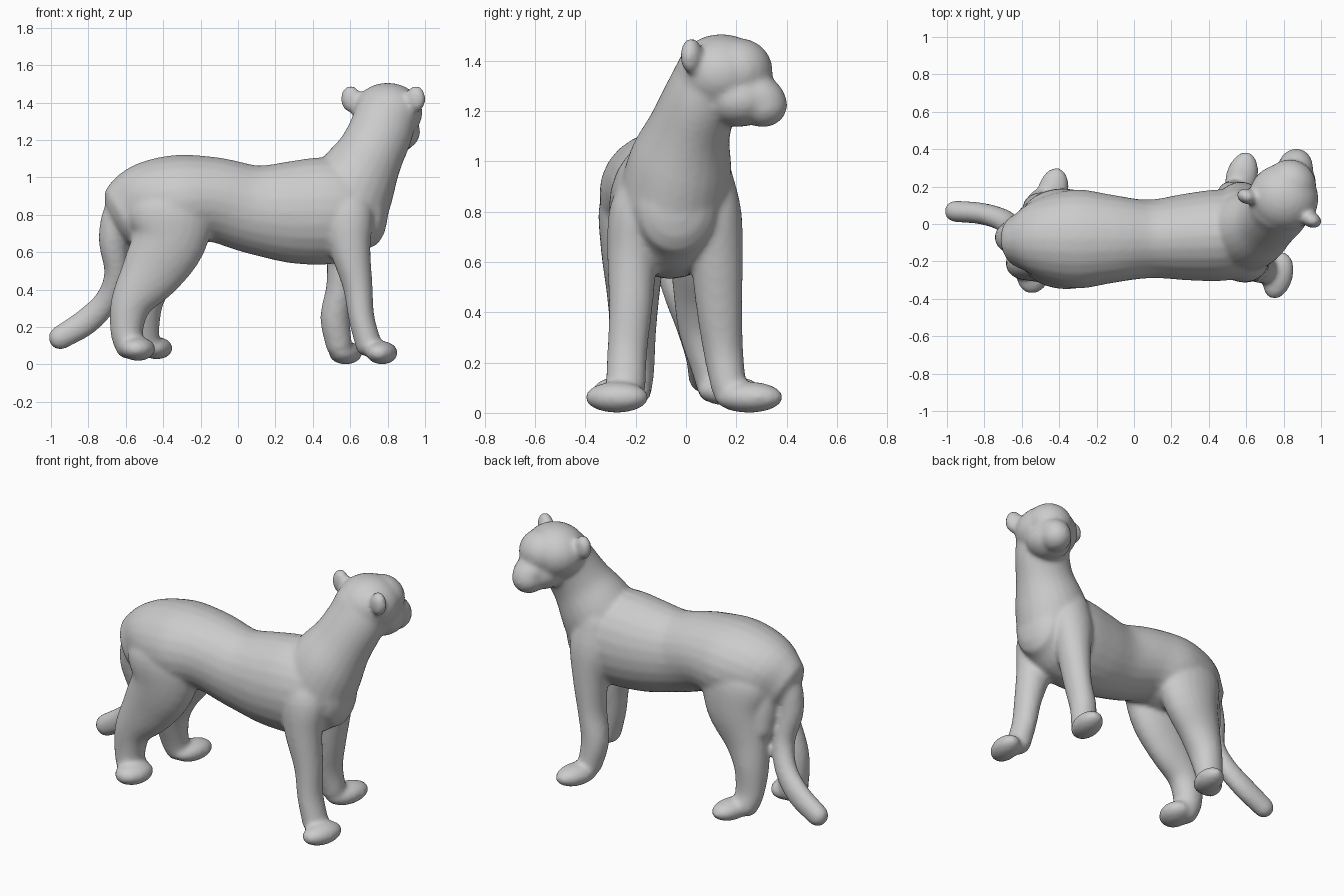
import bpy, bmesh, math
from mathutils import Vector, Matrix

bm = bmesh.new()
SIDES = 24


def catmull(p, steps=4):
    """Smoothly resample rows of (x, y, z, half_width_y, half_depth)."""
    p = [Vector(r) for r in p]
    q = [2 * p[0] - p[1]] + p + [2 * p[-1] - p[-2]]
    out = []
    for i in range(1, len(q) - 2):
        a, b, c, d = q[i - 1:i + 3]
        for s in range(steps):
            t = s / steps
            out.append(0.5 * (2 * b + (c - a) * t + (2 * a - 5 * b + 4 * c - d) * t * t
                              + (3 * b - a - 3 * c + d) * t ** 3))
    return out + [p[-1]]


def limb(rows, k=0.8):
    """Loft elliptical rings along a path, with rounded ends."""
    rows = catmull(rows)
    pts = [Vector(r[:3]) for r in rows]
    rings = []
    for i, r in enumerate(rows):
        t = (pts[min(i + 1, len(pts) - 1)] - pts[max(i - 1, 0)]).normalized()
        side = Vector((0, 1, 0))
        side = (side - t * side.dot(t)).normalized()
        rings.append((pts[i], t, side, t.cross(side), r[3], r[4]))

    def cap(ring, sign):
        c, t, s, u, a, b = ring
        h = k * min(a, b) * sign
        return [(c + t * h * math.sin(w), t, s, u, a * math.cos(w), b * math.cos(w))
                for w in (0.45, 0.9, 1.3)]
    rings = cap(rings[0], -1)[::-1] + rings + cap(rings[-1], 1)
    loops = []
    for c, t, s, u, a, b in rings:
        loops.append([bm.verts.new(c + s * a * math.cos(w) + u * b * math.sin(w))
                      for w in (2 * math.pi * j / SIDES for j in range(SIDES))])
    for A, B in zip(loops, loops[1:]):
        for j in range(SIDES):
            m = (j + 1) % SIDES
            bm.faces.new((A[j], A[m], B[m], B[j]))
    bm.faces.new(loops[0])
    bm.faces.new(loops[-1])


def blob(loc, size, yaw=0.0, pitch=0.0):
    """Ellipsoid tilted about x, then turned about z."""
    m = Matrix.Translation(loc) @ Matrix.Rotation(math.radians(yaw), 4, 'Z') \
        @ Matrix.Rotation(math.radians(pitch), 4, 'X') @ Matrix.Diagonal((*size, 1))
    bmesh.ops.create_uvsphere(bm, u_segments=24, v_segments=16, radius=1, matrix=m)


# torso, rump to chest
limb([(-0.59, -0.09, 0.79, 0.155, 0.20), (-0.47, -0.08, 0.85, 0.23, 0.235),
      (-0.30, -0.08, 0.875, 0.265, 0.247), (-0.12, -0.08, 0.88, 0.237, 0.227),
      (0.08, -0.08, 0.83, 0.21, 0.237), (0.28, -0.07, 0.815, 0.232, 0.273),
      (0.46, -0.06, 0.82, 0.245, 0.287), (0.60, -0.05, 0.82, 0.225, 0.26),
      (0.70, -0.04, 0.82, 0.17, 0.20)], 0.6)

# neck
limb([(0.57, -0.05, 0.85, 0.22, 0.24), (0.64, -0.02, 1.00, 0.205, 0.215),
      (0.71, 0.015, 1.13, 0.165, 0.18), (0.765, 0.06, 1.25, 0.15, 0.172),
      (0.79, 0.10, 1.35, 0.14, 0.165)], 0.5)

# tail
limb([(-0.52, -0.08, 0.93, 0.07, 0.06), (-0.635, -0.08, 0.83, 0.08, 0.075),
      (-0.67, -0.07, 0.67, 0.075, 0.075), (-0.65, -0.03, 0.49, 0.065, 0.065),
      (-0.70, 0.02, 0.345, 0.06, 0.065), (-0.81, 0.055, 0.23, 0.058, 0.072),
      (-0.955, 0.068, 0.14, 0.058, 0.064)], 1.0)

# front legs
limb([(0.56, -0.16, 0.93, 0.08, 0.10), (0.58, -0.195, 0.80, 0.11, 0.14),
      (0.60, -0.213, 0.62, 0.10, 0.11), (0.64, -0.22, 0.42, 0.087, 0.08),
      (0.66, -0.233, 0.25, 0.08, 0.07), (0.70, -0.24, 0.10, 0.08, 0.07)])
limb([(0.56, 0.09, 0.96, 0.09, 0.11), (0.57, 0.11, 0.80, 0.11, 0.13),
      (0.57, 0.122, 0.62, 0.105, 0.10), (0.55, 0.132, 0.42, 0.092, 0.078),
      (0.52, 0.148, 0.25, 0.08, 0.08), (0.54, 0.17, 0.10, 0.07, 0.07)])

# hind legs
limb([(-0.37, -0.17, 0.93, 0.11, 0.17), (-0.36, -0.20, 0.82, 0.145, 0.235),
      (-0.37, -0.21, 0.66, 0.13, 0.20), (-0.465, -0.21, 0.49, 0.107, 0.165),
      (-0.57, -0.21, 0.33, 0.092, 0.112), (-0.595, -0.21, 0.18, 0.085, 0.088),
      (-0.575, -0.22, 0.095, 0.085, 0.08)])
limb([(-0.38, 0.02, 0.93, 0.10, 0.16), (-0.38, 0.04, 0.82, 0.14, 0.22),
      (-0.39, 0.06, 0.66, 0.13, 0.19), (-0.46, 0.06, 0.48, 0.11, 0.135),
      (-0.50, 0.07, 0.33, 0.10, 0.10), (-0.505, 0.095, 0.18, 0.075, 0.085),
      (-0.49, 0.12, 0.10, 0.075, 0.075)])
# far buttock beside the tail
limb([(-0.50, 0.0, 0.82, 0.09, 0.12), (-0.53, 0.02, 0.70, 0.09, 0.10),
      (-0.54, 0.04, 0.56, 0.08, 0.08)])

# paws
for loc, size in [((0.77, -0.275, 0.062), (0.08, 0.13, 0.062)),
                  ((0.575, 0.25, 0.062), (0.085, 0.14, 0.062)),
                  ((-0.535, -0.255, 0.083), (0.092, 0.12, 0.064)),
                  ((-0.435, 0.175, 0.087), (0.082, 0.13, 0.06))]:
    blob(loc, size, -15)

# head turned to the animal's left: skull, jaw, face, muzzle
YAW = -20
blob((0.80, 0.14, 1.348), (0.188, 0.18, 0.158), YAW)
blob((0.84, 0.21, 1.245), (0.135, 0.14, 0.108), YAW)
blob((0.835, 0.21, 1.36), (0.14, 0.135, 0.13), YAW)
blob((0.855, 0.27, 1.275), (0.10, 0.14, 0.085), YAW, -25)
blob((0.863, 0.305, 1.225), (0.092, 0.10, 0.09), YAW)

# ears, mirrored across the head
turn = Matrix.Rotation(math.radians(YAW), 3, 'Z')
centre = Vector((0.80, 0.15, 0))
for s in (-1, 1):
    blob(centre + turn @ Vector((0.185 * s, -0.07, 1.42)), (0.055, 0.042, 0.072), YAW)

bmesh.ops.recalc_face_normals(bm, faces=bm.faces[:])
mesh = bpy.data.meshes.new("big_cat_statue")
bm.to_mesh(mesh)
bm.free()
cat = bpy.data.objects.new("big_cat_statue", mesh)
bpy.context.collection.objects.link(cat)

# fuse the parts into one sculpted skin
fuse = cat.modifiers.new("fuse", 'REMESH')
fuse.mode = 'VOXEL'
fuse.voxel_size = 0.013
fuse.use_smooth_shade = True
soften = cat.modifiers.new("soften", 'SMOOTH')
soften.factor = 0.5
soften.iterations = 10
